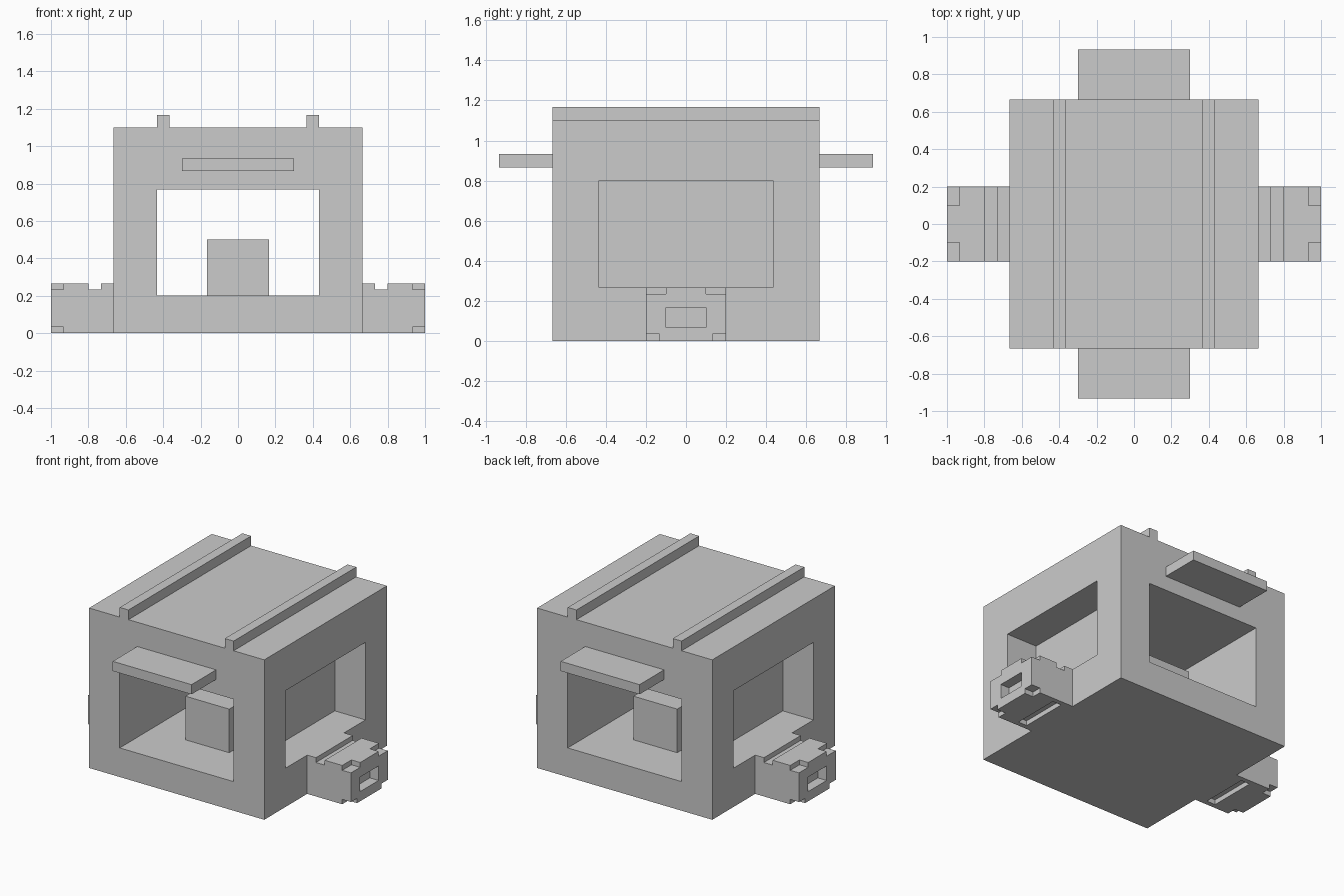
import bpy, bmesh
from mathutils import Vector

if "Cube" in bpy.data.objects:
    bpy.data.objects.remove(bpy.data.objects["Cube"])

U = 1 / 30  # grid module of the model


def box(name, x, y, z):
    """Box from (min, max) pairs given in grid modules."""
    lo = Vector((min(x), min(y), min(z))) * U
    hi = Vector((max(x), max(y), max(z))) * U
    bm = bmesh.new()
    bmesh.ops.create_cube(bm, size=1)
    bmesh.ops.scale(bm, vec=hi - lo, verts=bm.verts)
    bmesh.ops.translate(bm, vec=(lo + hi) / 2, verts=bm.verts)
    mesh = bpy.data.meshes.new(name)
    bm.to_mesh(mesh)
    bm.free()
    ob = bpy.data.objects.new(name, mesh)
    bpy.context.scene.collection.objects.link(ob)
    return ob


def cut(ob, *boxes):
    """Subtract boxes from ob and bake the result."""
    for b in boxes:
        cutter = box("cutter", *b)
        cutter.hide_render = True
        mod = ob.modifiers.new("cut", 'BOOLEAN')
        mod.operation = 'DIFFERENCE'
        mod.solver = 'EXACT'
        mod.object = cutter
        dg = bpy.context.evaluated_depsgraph_get()
        mesh = bpy.data.meshes.new_from_object(ob.evaluated_get(dg))
        ob.modifiers.clear()
        ob.data = mesh
        bpy.data.objects.remove(cutter)


# Main housing: tunnel front to back, one window in each side wall
body = box("housing", (-20, 20), (-20, 20), (0, 33))
cut(body,
    ((-13, 13), (-22, 22), (6, 23)),
    ((13, 22), (-13, 13), (8, 24)),
    ((-22, -13), (-13, 13), (8, 24)))

# Inner bridge with a passage across, and a low block inside it
bridge = box("inner_bridge", (-5, 5), (-10, 10), (6, 15))
cut(bridge, ((-7, 7), (-5, 5), (5, 14)))
box("inner_block", (-4, 4), (-4, 4), (6, 9))

for s, side in ((1, "right"), (-1, "left")):
    # Roof rails
    box(side + "_roof_rail", (s * 11, s * 13), (-20, 20), (33, 35))

    # Side coupler: top groove, bottom slot, end pocket, notched end corners
    coupler = box(side + "_coupler", (s * 20, s * 30), (-6, 6), (0, 8))
    cuts = [((s * 22, s * 24), (-8, 8), (7, 9)),
            ((s * 22, s * 24), (-5, 5), (-1, 1)),
            ((s * 28, s * 32), (-3, 3), (2, 5))]
    for t in (1, -1):
        cuts.append(((s * 28, s * 32), (t * 3, t * 8), (7, 9)))
        cuts.append(((s * 28, s * 32), (t * 4, t * 8), (-1, 1)))
    cut(coupler, *cuts)

# Ledges on the front and back
for s, end in ((-1, "front"), (1, "back")):
    box(end + "_ledge", (-9, 9), (s * 20, s * 28), (26, 28))
